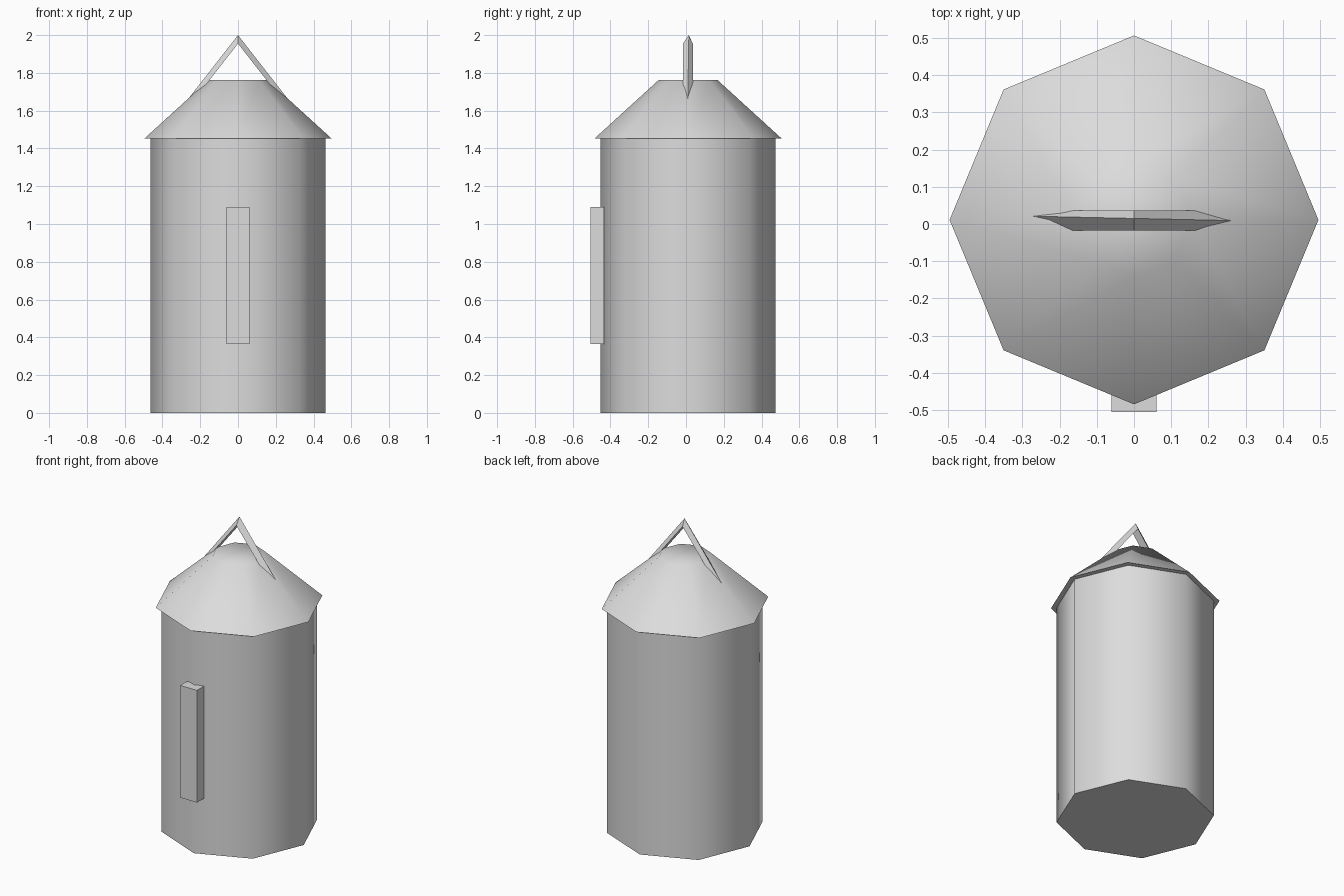
import bpy, bmesh, math

if "Cube" in bpy.data.objects:
    bpy.data.objects.remove(bpy.data.objects["Cube"])

CENTRE_Y = 0.011

grey = bpy.data.materials.new("light_grey")
grey.diffuse_color = (0.72, 0.72, 0.72, 1)
grey.use_nodes = True
grey.node_tree.nodes["Principled BSDF"].inputs["Base Color"].default_value = grey.diffuse_color


def make_object(name, bm, smooth=False):
    bmesh.ops.recalc_face_normals(bm, faces=bm.faces)
    mesh = bpy.data.meshes.new(name)
    bm.to_mesh(mesh)
    bm.free()
    mesh.materials.append(grey)
    obj = bpy.data.objects.new(name, mesh)
    bpy.context.collection.objects.link(obj)
    if smooth:
        bpy.ops.object.select_all(action='DESELECT')
        obj.select_set(True)
        bpy.context.view_layer.objects.active = obj
        bpy.ops.object.shade_smooth_by_angle(angle=math.radians(55))
    return obj


def loft(name, rings, smooth=False):
    """Skin a row of matching rings and cap both ends."""
    bm = bmesh.new()
    loops = [[bm.verts.new(p) for p in ring] for ring in rings]
    for a, b in zip(loops, loops[1:]):
        n = len(a)
        for i in range(n):
            j = (i + 1) % n
            bm.faces.new((a[i], a[j], b[j], b[i]))
    bm.faces.new(loops[0])
    bm.faces.new(loops[-1])
    return make_object(name, bm, smooth)


def octagon(radius, z):
    return [(radius * math.cos(i * math.pi / 4),
             CENTRE_Y + radius * math.sin(i * math.pi / 4), z) for i in range(8)]


# Eight-sided body and its overhanging sloped roof
loft("body", [octagon(0.463, 0), octagon(0.463, 1.452)], smooth=True)
loft("roof", [octagon(0.496, 1.452), octagon(0.155, 1.763)], smooth=True)

# Upright bar on the front
bm = bmesh.new()
bmesh.ops.create_cube(bm, size=1)
for v in bm.verts:
    v.co.x *= 0.12
    v.co.y = -0.47 + v.co.y * 0.07
    v.co.z = 0.727 + v.co.z * 0.726
make_object("front_bar", bm)


# Bent carrying handle with a triangular section, its ends sunk in the roof
def handle_section(x):
    drop = 1.28 * abs(x)
    ridge_y = 0.015 - 0.022 * x
    return [(x, ridge_y, 2.0 - drop),
            (x, -0.017, 1.955 - drop),
            (x, 0.036, 1.955 - drop)]


loft("handle", [handle_section(x) for x in (-0.29, 0, 0.29)])
